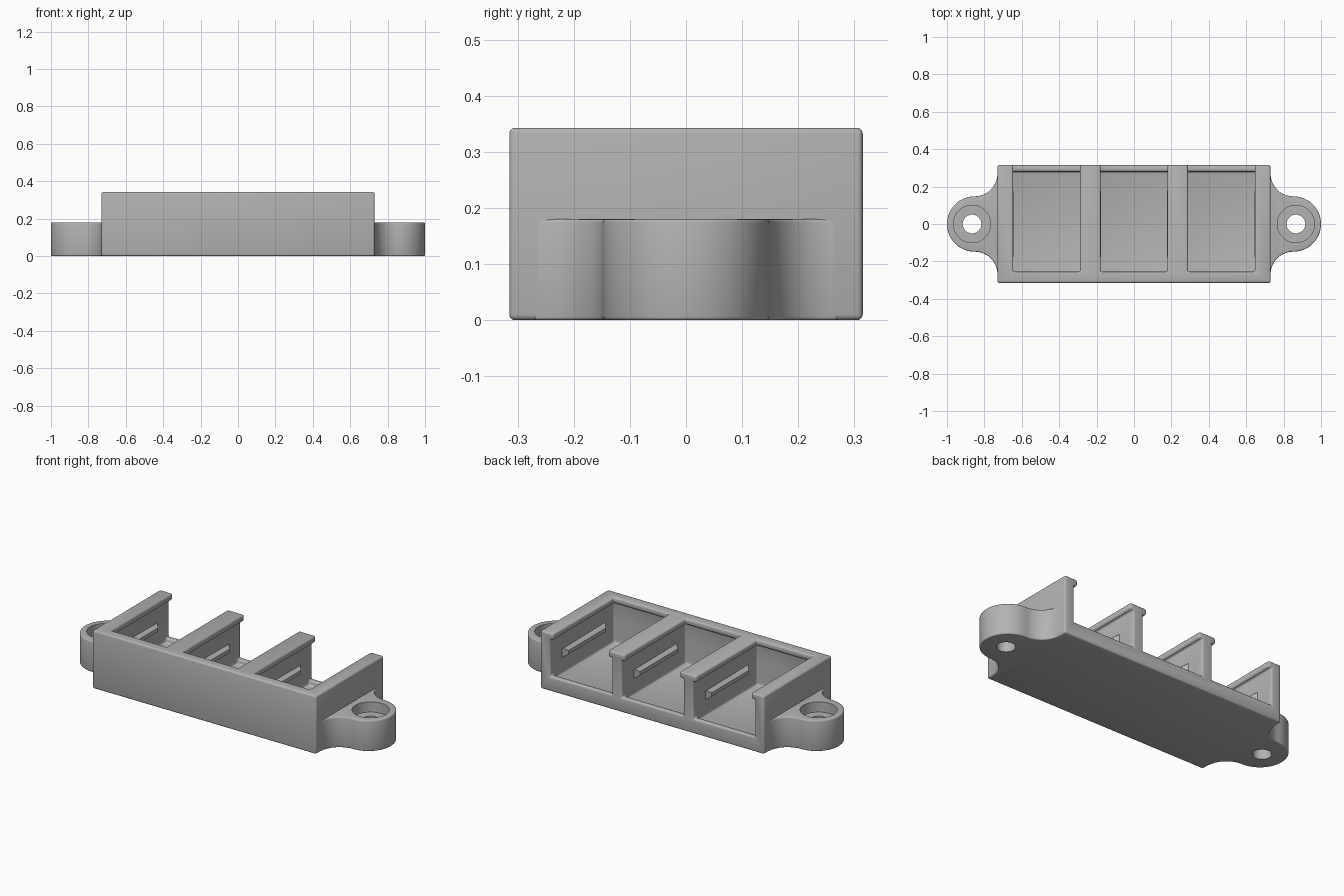
import bpy, bmesh
from math import sin, cos, pi

cube = bpy.data.objects.get("Cube")
if cube:
    bpy.data.objects.remove(cube, do_unlink=True)

GREY = bpy.data.materials.new("plain_grey")
GREY.use_nodes = True
GREY.diffuse_color = (0.45, 0.45, 0.45, 1)
GREY.node_tree.nodes["Principled BSDF"].inputs["Base Color"].default_value = (0.45, 0.45, 0.45, 1)


def prism(name, outline, z0, z1):
    """Closed xy outline extruded from z0 to z1."""
    bm = bmesh.new()
    face = bm.faces.new([bm.verts.new((x, y, z0)) for x, y in outline])
    top = bmesh.ops.extrude_face_region(bm, geom=[face])["geom"]
    bmesh.ops.translate(bm, vec=(0, 0, z1 - z0),
                        verts=[v for v in top if isinstance(v, bmesh.types.BMVert)])
    bmesh.ops.recalc_face_normals(bm, faces=bm.faces)
    mesh = bpy.data.meshes.new(name)
    bm.to_mesh(mesh)
    bm.free()
    mesh.materials.append(GREY)
    obj = bpy.data.objects.new(name, mesh)
    bpy.context.collection.objects.link(obj)
    return obj


def box(name, x0, x1, y0, y1, z0, z1):
    return prism(name, [(x0, y0), (x1, y0), (x1, y1), (x0, y1)], z0, z1)


def arc(cx, cy, r, a0, a1, n):
    return [(cx + r * cos(a0 + (a1 - a0) * i / n), cy + r * sin(a0 + (a1 - a0) * i / n))
            for i in range(n + 1)]


def apply(obj, mod):
    bpy.context.view_layer.objects.active = obj
    bpy.ops.object.modifier_apply(modifier=mod.name)


def cut(obj, cutter):
    mod = obj.modifiers.new("cut", "BOOLEAN")
    mod.operation, mod.solver, mod.object = "DIFFERENCE", "EXACT", cutter
    apply(obj, mod)
    bpy.data.objects.remove(cutter, do_unlink=True)


def round_edges(obj, width):
    mod = obj.modifiers.new("round", "BEVEL")
    mod.width, mod.segments = width, 3
    mod.limit_method, mod.angle_limit = "ANGLE", pi / 4
    apply(obj, mod)


def smooth(obj):
    bpy.ops.object.select_all(action="DESELECT")
    obj.select_set(True)
    bpy.context.view_layer.objects.active = obj
    bpy.ops.object.shade_smooth_by_angle(angle=pi / 5)


BODY_X, BODY_Y, BODY_Z = 0.73, 0.315, 0.343
LIP, BAY, PITCH = 0.022, 0.179, 0.467
SILL, FLOOR, LIP_Z = 0.085, 0.06, 0.305

# Housing with three bays open to the top and back, lips overhanging the walls
housing = box("housing", -BODY_X, BODY_X, -BODY_Y, BODY_Y, 0, BODY_Z)
for i in (-1, 0, 1):
    x = i * PITCH
    wide = BAY + LIP
    cut(housing, box("opening", x - BAY, x + BAY, -0.255, 0.5, 0.2, 0.5))
    cut(housing, box("pocket", x - wide, x + wide, -0.28, 0.5, SILL, LIP_Z))
    cut(housing, box("floor_recess", x - wide, x + wide, -0.28, 0.28, FLOOR, 0.2))
round_edges(housing, 0.01)
smooth(housing)

# Tapered rails on both side walls of every bay
for i in (-1, 0, 1):
    for side in (-1, 1):
        wall = i * PITCH + side * (BAY + LIP)
        tip = wall - side * 0.024
        rail = prism("bay_rail", [(wall + side * 0.01, -0.2), (wall, -0.2), (tip, -0.175),
                                  (tip, 0.175), (wall, 0.2), (wall + side * 0.01, 0.2)],
                     0.155, 0.21)
        # Narrow the tip so the rail has sloping top and bottom faces
        for v in rail.data.vertices:
            if abs(v.co.x - tip) < 0.001:
                v.co.z = 0.1825 + (v.co.z - 0.1825) * 0.4

# Mounting ears: round end blending into the housing, with counterbored hole
EAR_X, EAR_R, BLEND = 0.852, 0.148, 0.122
for side, label in ((1, "left"), (-1, "right")):
    half = arc(EAR_X, EAR_R + BLEND, BLEND, pi, 1.5 * pi, 14)
    upper = [(0.7, EAR_R + BLEND)] + half
    tip = arc(EAR_X, 0, EAR_R, pi / 2, -pi / 2, 32)[1:-1]
    lower = [(x, -y) for x, y in reversed(upper)]
    ear = prism(label + "_mounting_ear",
                [(side * x, y) for x, y in upper + tip + lower], 0, 0.18)
    round_edges(ear, 0.006)
    centre = side * 0.866
    for name, r, z0 in (("bore", 0.1, 0.12), ("hole", 0.05, -0.1)):
        cut(ear, prism(name, arc(centre, 0, r, 0, 2 * pi, 48)[:-1], z0, 0.3))
    smooth(ear)
